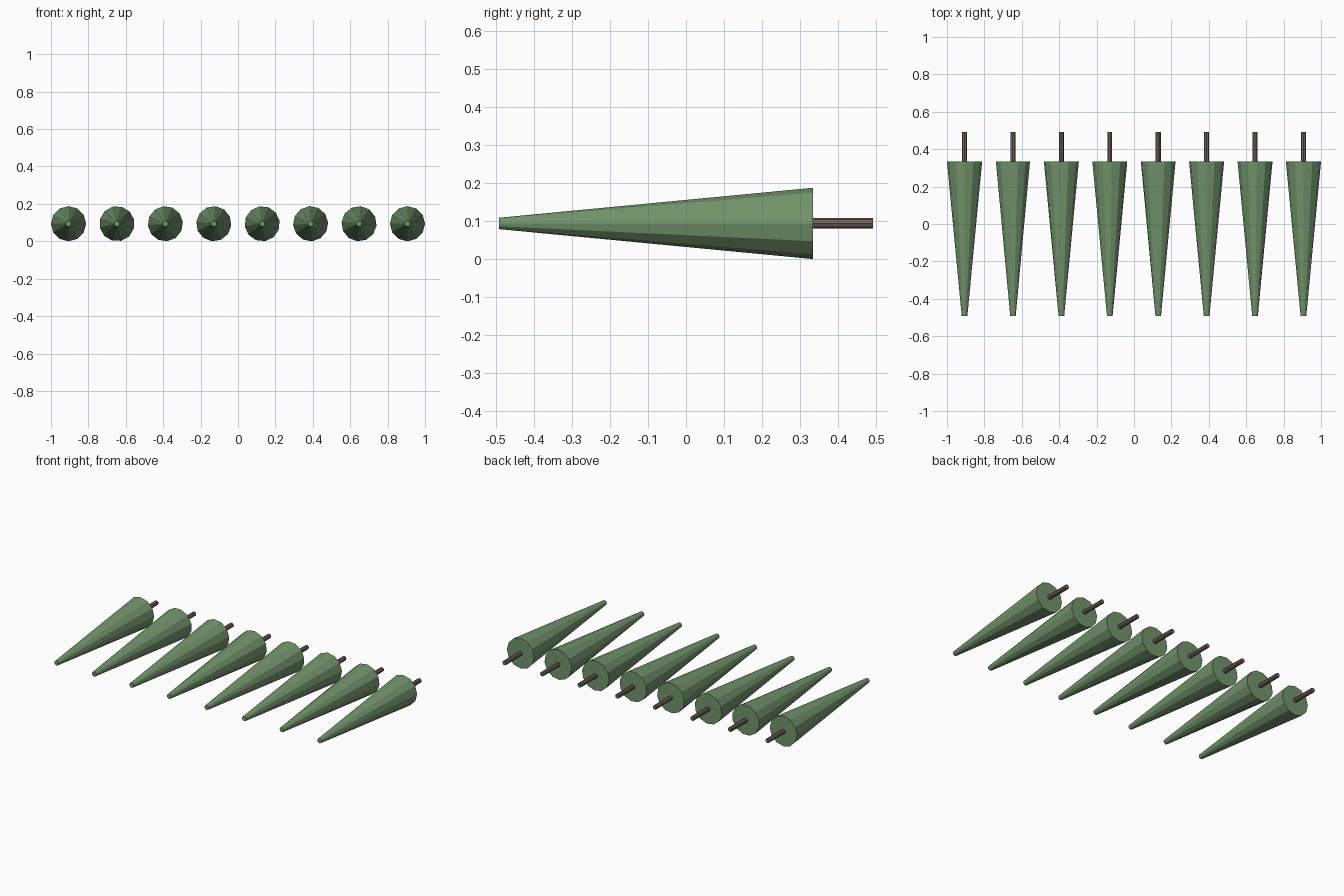
import bpy
import math
import random

cube = bpy.data.objects.get("Cube")
if cube:
    bpy.data.objects.remove(cube, do_unlink=True)

random.seed(4)

COUNT = 8
RADIUS = 0.094
BASE_Y, END_Y = 0.335, 0.493
SPACING = 2 * (1 - RADIUS) / (COUNT - 1)


def make_material(name, color):
    mat = bpy.data.materials.new(name)
    mat.use_nodes = True
    mat.diffuse_color = color
    mat.node_tree.nodes["Principled BSDF"].inputs["Base Color"].default_value = color
    return mat


def tapered(name, sides, r_front, r_back, y_front, y_back, x, roll, mat):
    """Tapered prism lying along y, with its narrow end towards the front."""
    bpy.ops.mesh.primitive_cone_add(
        vertices=sides, radius1=r_back, radius2=r_front, depth=y_back - y_front,
        location=(x, (y_front + y_back) / 2, RADIUS))
    obj = bpy.context.object
    obj.name = name
    obj.rotation_mode = 'XYZ'
    # Roll about the own axis first, then lay the cone down
    obj.rotation_euler = (math.pi / 2, 0, 0)
    for v in obj.data.vertices:
        a, b = v.co.x, v.co.y
        v.co.x = a * math.cos(roll) - b * math.sin(roll)
        v.co.y = a * math.sin(roll) + b * math.cos(roll)
    obj.data.materials.append(mat)
    return obj


green = make_material("foliage green", (0.17, 0.30, 0.15, 1))
brown = make_material("trunk brown", (0.17, 0.125, 0.105, 1))

# Row of eight felled conifers, each rolled differently
for i in range(COUNT):
    x = (i - (COUNT - 1) / 2) * SPACING
    edge = i in (0, COUNT - 1)
    roll = math.pi / 2 if edge else random.uniform(0, math.pi / 3)
    tapered(f"foliage_{i + 1}", 12, 0.015, RADIUS, -END_Y, BASE_Y, x, roll, green)
    tapered(f"trunk_{i + 1}", 8, 0.014, 0.014, BASE_Y - 0.02, END_Y, x, roll, brown)
